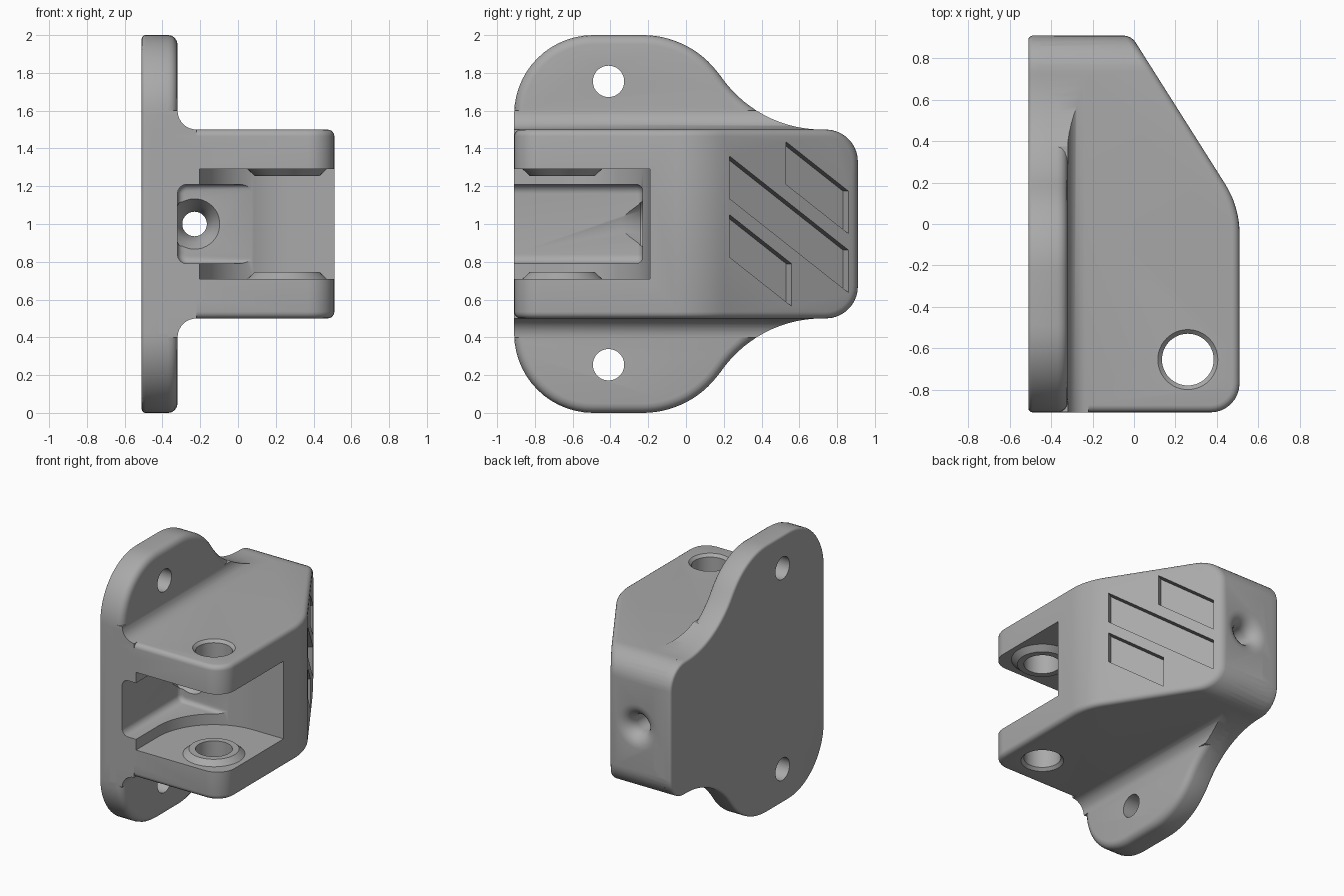
import bpy, bmesh
from math import sin, cos, pi, radians, atan2, tan
from mathutils import Vector

if "Cube" in bpy.data.objects:
    bpy.data.objects.remove(bpy.data.objects["Cube"])

PLACE = {"x": lambda a, b, t: (t, a, b),
         "y": lambda a, b, t: (a, t, b),
         "z": lambda a, b, t: (a, b, t)}


def arc(ca, cb, r, start, end, n=14):
    angles = [radians(start + (end - start) * i / n) for i in range(n + 1)]
    return [(ca + r * cos(t), cb + r * sin(t)) for t in angles]


def rounded(corners, n=8):
    """Polygon outline from (a, b, radius) corners."""
    out = []
    for i, (a, b, r) in enumerate(corners):
        p = Vector((a, b))
        if r == 0:
            out.append((a, b))
            continue
        u = (Vector(corners[i - 1][:2]) - p).normalized()
        v = (Vector(corners[(i + 1) % len(corners)][:2]) - p).normalized()
        half = u.angle(v) / 2
        c = p + (u + v).normalized() * r / sin(half)
        s, e = p + u * r / tan(half) - c, p + v * r / tan(half) - c
        t0 = atan2(s.y, s.x)
        turn = (atan2(e.y, e.x) - t0 + pi) % (2 * pi) - pi
        out += [(c.x + r * cos(t0 + turn * k / n), c.y + r * sin(t0 + turn * k / n))
                for k in range(n + 1)]
    return out


def finish(name, bm):
    bmesh.ops.recalc_face_normals(bm, faces=bm.faces)
    mesh = bpy.data.meshes.new(name)
    bm.to_mesh(mesh)
    bm.free()
    obj = bpy.data.objects.new(name, mesh)
    bpy.context.collection.objects.link(obj)
    return obj


def bevel(bm, edges, width):
    bmesh.ops.bevel(bm, geom=edges, offset=width, segments=4, profile=0.5,
                    affect="EDGES", clamp_overlap=False)


def prism(name, outline, axis, lo, hi, lo_round=0, hi_round=0, shift=(0, 0, 0)):
    """Extrude an outline along an axis, with optional rounded rims."""
    bm = bmesh.new()
    rings = [[bm.verts.new(Vector(PLACE[axis](a, b, t)) + Vector(shift) * k)
              for a, b in outline] for k, t in enumerate((lo, hi))]
    caps = [bm.faces.new(r) for r in rings]
    n = len(outline)
    for i in range(n):
        j = (i + 1) % n
        bm.faces.new((rings[0][i], rings[0][j], rings[1][j], rings[1][i]))
    bmesh.ops.recalc_face_normals(bm, faces=bm.faces)
    rims = [list(c.edges) for c in caps]
    for rim, width in zip(rims, (lo_round, hi_round)):
        if width:
            bevel(bm, rim, width)
    return finish(name, bm)


def lathe(name, profile, axis, ca, cb, n=48):
    """Turn (radius, height) points around an axis through (ca, cb)."""
    bm = bmesh.new()
    rings = [[bm.verts.new(PLACE[axis](ca + r * cos(2 * pi * i / n),
                                       cb + r * sin(2 * pi * i / n), t))
              for i in range(n)] for r, t in profile]
    for low, high in zip(rings, rings[1:]):
        for i in range(n):
            j = (i + 1) % n
            bm.faces.new((low[i], low[j], high[j], high[i]))
    bm.faces.new(rings[0])
    bm.faces.new(rings[-1])
    return finish(name, bm)


def combine(obj, other, operation):
    """Apply one boolean and remove the second solid."""
    mod = obj.modifiers.new("cut", "BOOLEAN")
    mod.operation, mod.object, mod.solver = operation, other, "EXACT"
    graph = bpy.context.evaluated_depsgraph_get()
    mesh = bpy.data.meshes.new_from_object(obj.evaluated_get(graph))
    obj.modifiers.clear()
    obj.data = mesh
    bpy.data.objects.remove(other)


# Mounting plate outline (y, z): upper half, then mirrored below z = 1
upper = (rounded([(0.91, 1, 0), (0.91, 1.5, 0.17), (0.73, 1.5, 0)])[1:-1]
         + arc(0.72, 2.15, 0.65, 270, 214.4)
         + arc(-0.23, 1.5, 0.5, 34.4, 90)[1:]
         + arc(-0.49, 1.58, 0.42, 90, 180))
outline = upper + [(y, 2 - z) for y, z in reversed(upper)]
bracket = prism("mounting_bracket", outline, "x", -0.51, -0.32, 0.02, 0.05)

# Clevis block: plan outline trimmed by its rounded rear, then softened
plan = rounded([(-0.45, -0.91, 0), (0.51, -0.91, 0.14), (0.51, 0.083, 0.45),
                (-0.013, 0.91, 0), (-0.45, 0.91, 0)])
block = prism("clevis_block", plan, "z", 0.5, 1.5)
side = rounded([(-1, 0.5, 0), (0.91, 0.5, 0.17), (0.91, 1.5, 0.17), (-1, 1.5, 0)], 10)
combine(block, prism("side_trim", side, "x", -1, 1), "INTERSECT")
bm = bmesh.new()
bm.from_mesh(block.data)
bmesh.ops.remove_doubles(bm, verts=bm.verts, dist=0.0005)
sharp = [e for e in bm.edges if e.is_manifold and e.calc_face_angle() > radians(40)
         and max(v.co.x for v in e.verts) > -0.4]
bevel(bm, sharp, 0.035)
bm.to_mesh(block.data)
bm.free()
combine(bracket, block, "UNION")

# Fillets where the block meets the plate
for flip in (False, True):
    strip = [(-0.42, 1.4), (-0.22, 1.4)] + arc(-0.22, 1.6, 0.1, 270, 180, 8) + [(-0.42, 1.6)]
    if flip:
        strip = [(x, 2 - z) for x, z in strip]
    fillet = prism("fillet", strip, "y", -0.91, 0.9)
    combine(fillet, prism("fillet_trim", outline, "x", -0.45, -0.15), "INTERSECT")
    combine(bracket, fillet, "UNION")

# Clevis opening, swept around the pin, and the deeper slot beside it
PIN = (0.26, -0.655)
opening = arc(*PIN, 0.465, 180, 90, 20) + [(0.8, -0.19), (0.8, -1.1), (-0.205, -1.1)]
combine(bracket, prism("opening", opening, "z", 0.71, 1.29), "DIFFERENCE")
slot = rounded([(-0.32, 0.79, 0.05), (0.2, 0.79, 0), (0.2, 1.21, 0), (-0.32, 1.21, 0.05)])
combine(bracket, prism("slot", slot, "y", -1.1, -0.23, 0, 0.035), "DIFFERENCE")

# Raised washers inside both arms, then the pin hole
for face, inward in ((0.71, 1), (1.29, -1)):
    washer = lathe("washer", [(0.21, face - 0.03 * inward), (0.21, face),
                              (0.17, face + 0.037 * inward)], "z", *PIN)
    combine(bracket, washer, "UNION")
combine(bracket, lathe("pin_hole", [(0.145, 0.49), (0.145, 0.5), (0.125, 0.52), (0.125, 1.48),
                                    (0.145, 1.5), (0.145, 1.51)], "z", *PIN), "DIFFERENCE")

# Screw holes through the plate
for z in (0.255, 1.755):
    combine(bracket, lathe("screw_hole", [(0.083, -0.6), (0.083, 0)], "x", -0.41, z), "DIFFERENCE")

# Rear passage with a flared mouth at each end
flare = [(0.165 - 0.1 * sin(t), 0.91 - 0.1 * (1 - cos(t)))
         for t in (radians(90 - 15 * i) for i in range(7))]
passage = [(0.05, -0.43), (0.14, -0.24), (0.1, -0.18), (0.065, -0.1)] + flare + [(0.165, 1)]
combine(bracket, lathe("passage", passage, "y", -0.23, 1), "DIFFERENCE")

# Three slanted recesses in the sloping face
normal = Vector((0.845, 0.534, 0))
for y0, y1, top in ((0.23, 0.86, 1.36), (0.53, 0.86, 1.435), (0.23, 0.56, 1.05)):
    drop = (y1 - y0) * 0.79
    corners = [(y0, top), (y1, top - drop), (y1, top - drop - 0.225), (y0, top - 0.225)]
    bm = bmesh.new()
    rings = [[bm.verts.new(Vector((0.43 - (y - 0.21) * 0.632, y, z)) + normal * d)
              for y, z in corners] for d in (-0.055, 0.05)]
    for ring in rings:
        bm.faces.new(ring)
    for i in range(4):
        j = (i + 1) % 4
        bm.faces.new((rings[0][i], rings[0][j], rings[1][j], rings[1][i]))
    combine(bracket, finish("recess", bm), "DIFFERENCE")

# Grey plastic finish and smooth shading
grey = bpy.data.materials.new("grey_plastic")
grey.use_nodes = True
colour = (0.4, 0.4, 0.4, 1)
grey.diffuse_color = colour
grey.node_tree.nodes["Principled BSDF"].inputs["Base Color"].default_value = colour
bracket.data.materials.clear()
bracket.data.materials.append(grey)
bpy.ops.object.select_all(action="DESELECT")
bracket.select_set(True)
bpy.context.view_layer.objects.active = bracket
bpy.ops.object.shade_smooth_by_angle(angle=radians(32))
